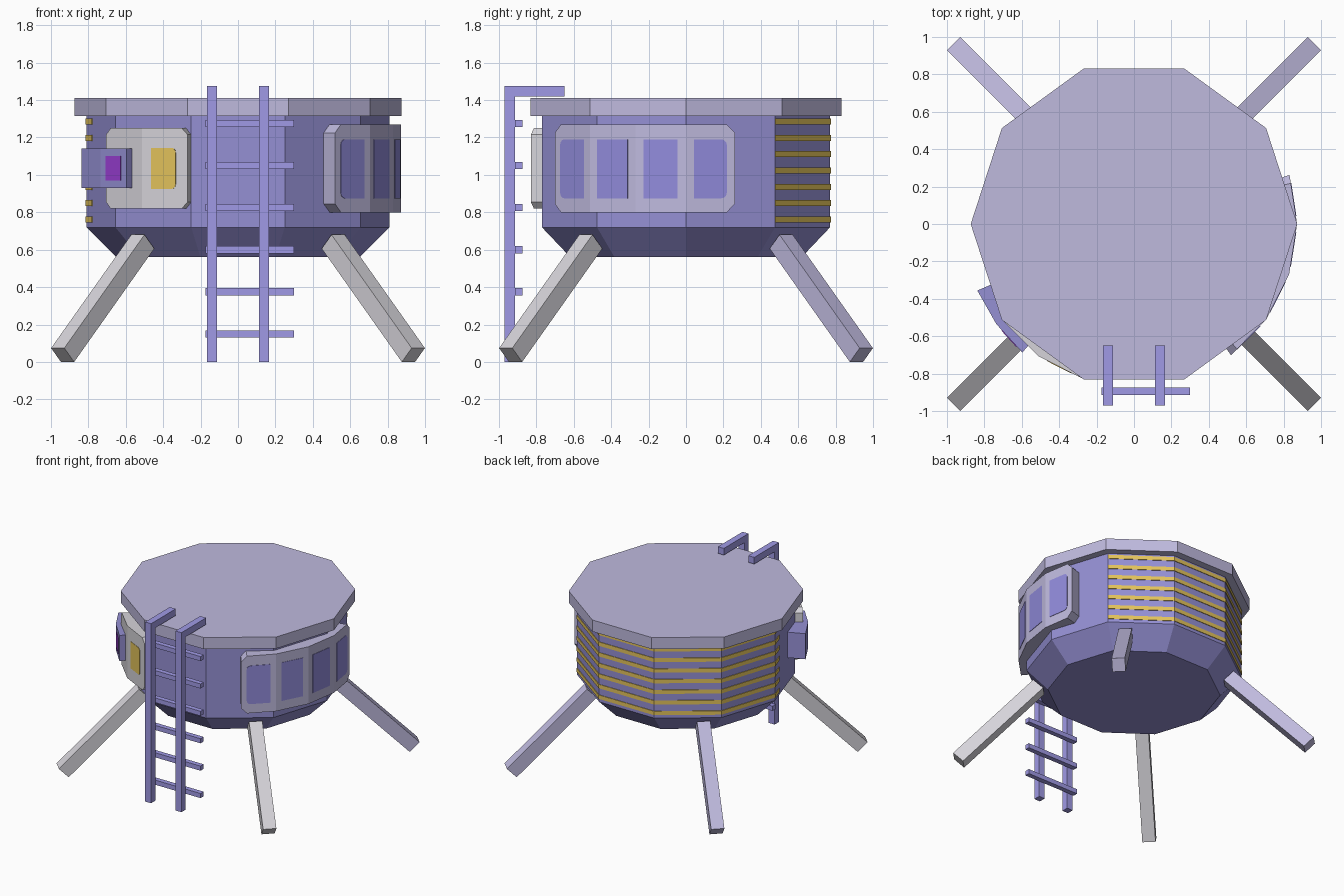
import bpy, bmesh, math
from mathutils import Vector, Matrix

if "Cube" in bpy.data.objects:
    bpy.data.objects.remove(bpy.data.objects["Cube"])


def material(name, hexcode):
    def lin(c):
        return c / 12.92 if c <= 0.04045 else ((c + 0.055) / 1.055) ** 2.4
    m = bpy.data.materials.new(name)
    m.diffuse_color = [lin(int(hexcode[i:i + 2], 16) / 255) for i in (0, 2, 4)] + [1]
    m.use_nodes = True
    m.node_tree.nodes["Principled BSDF"].inputs["Base Color"].default_value = m.diffuse_color
    return m


BODY = material("body violet", "9590D4")
TRIM = material("pale lavender", "BFBADE")
LIGHT = material("light grey", "D6D4DA")
LADDER = material("ladder violet", "A09AE6")
GLASS = material("window blue", "928CDC")
YELLOW = material("yellow", "E4C45C")
PURPLE = material("purple", "9A3ED4")


def finish(bm, name, mat):
    bmesh.ops.recalc_face_normals(bm, faces=bm.faces)
    me = bpy.data.meshes.new(name)
    bm.to_mesh(me)
    bm.free()
    me.materials.append(mat)
    ob = bpy.data.objects.new(name, me)
    bpy.context.collection.objects.link(ob)
    return ob


def box(name, lo, hi, mat):
    bm = bmesh.new()
    lo, hi = Vector(lo), Vector(hi)
    bmesh.ops.create_cube(bm, size=1, matrix=Matrix.Translation((lo + hi) / 2)
                          @ Matrix.Diagonal((*(hi - lo), 1)))
    return finish(bm, name, mat)


def polar(r, deg, z=0):
    a = math.radians(deg)
    return Vector((r * math.cos(a), r * math.sin(a), z))


def decagon(name, profile, mat):
    """Ten-sided solid from (radius, height) rings."""
    bm = bmesh.new()
    rings = [[bm.verts.new(polar(r, 36 * i, z)) for i in range(10)] for r, z in profile]
    for a, b in zip(rings, rings[1:]):
        for i in range(10):
            j = (i + 1) % 10
            bm.faces.new((a[i], a[j], b[j], b[i]))
    bm.faces.new(rings[0])
    bm.faces.new(rings[-1])
    return finish(bm, name, mat)


CUT = [(0, 1), (1, 0)]
ROUND = [(0, 1), (0.13, 0.5), (0.5, 0.13), (1, 0)]


def wrap(name, angles, r_in, r_out, z0, z1, mat, s0=0, s1=None, c0=0, c1=0, shape=CUT):
    """Plate wrapped along chords between angles, from parameter s0 to s1;
    c0 and c1 trim the corners at the start and the end."""
    n = len(angles) - 1
    s1 = n if s1 is None else s1
    edge = (polar(r_out, angles[0]) - polar(r_out, angles[1])).length
    start = [(s0 + c0 / edge * u, c0 * v) for u, v in shape] if c0 else [(s0, 0)]
    end = [(s1 - c1 / edge * u, c1 * v) for u, v in shape] if c1 else [(s1, 0)]
    mid = [(k, 0) for k in range(1, n) if s0 < k < s1]
    bm = bmesh.new()
    cols = []
    for s, d in start + mid + end[::-1]:
        k = min(int(s), n - 1)
        col = []
        for r, z in ((r_out, z0 + d), (r_out, z1 - d), (r_in, z1 - d), (r_in, z0 + d)):
            p = polar(r, angles[k]).lerp(polar(r, angles[k + 1]), s - k)
            col.append(bm.verts.new((p.x, p.y, z)))
        cols.append(col)
    for a, b in zip(cols, cols[1:]):
        for i in range(4):
            j = (i + 1) % 4
            bm.faces.new((a[i], a[j], b[j], b[i]))
    bm.faces.new(cols[0])
    bm.faces.new(cols[-1])
    return finish(bm, name, mat)


# Cabin and roof
decagon("cabin", [(0.65, 0.56), (0.81, 0.72), (0.81, 1.315)], BODY)
decagon("roof", [(0.873, 1.315), (0.873, 1.41)], TRIM)

# Yellow stripes around the back
for i in range(7):
    z = 0.762 + 0.0872 * i
    wrap(f"stripe_{i + 1}", [36, 72, 108, 144, 180, 216], 0.806, 0.815,
         z - 0.016, z + 0.016, YELLOW, 0, 4.2)

# Wrapped window frame on the right with four panes
arc = [-53.5, -36, -18, 0, 17.5]
wrap("window_frame", arc, 0.76, 0.872, 0.80, 1.27, TRIM, c0=0.045, c1=0.045)
for i in range(4):
    wrap(f"window_pane_{i + 1}", arc, 0.868, 0.875, 0.875, 1.19, GLASS, i + 0.16, i + 0.83,
         0.03 * (i == 0), 0.03 * (i == 3), ROUND)

# Door frame at front left with a yellow pane
arc = [-144, -126, -108]
wrap("door_frame", arc, 0.76, 0.872, 0.82, 1.25, LIGHT, c0=0.035, c1=0.035)
wrap("door_pane", arc, 0.868, 0.875, 0.925, 1.145, YELLOW, 1.2, 1.74, 0, 0.025, ROUND)

# Control box beside the door with a purple screen
arc = [203, 216, 229]
wrap("control_box", arc, 0.76, 0.91, 0.93, 1.14, BODY)
wrap("control_screen", arc, 0.907, 0.914, 0.97, 1.10, PURPLE, 1.22, 1.79)

# Legs: square beams at 45 degrees along the diagonals
for name, ang, mat in (("front_left_leg", 225, LIGHT), ("front_right_leg", 315, LIGHT),
                       ("back_right_leg", 45, TRIM), ("back_left_leg", 135, TRIM)):
    foot, top = Vector((1.326, 0, 0.037)), Vector((0.72, 0, 0.643))
    bm = bmesh.new()
    bmesh.ops.create_cube(bm, size=1, matrix=Matrix.Rotation(math.radians(ang), 4, 'Z')
                          @ Matrix.Translation((foot + top) / 2)
                          @ Matrix.Rotation(math.radians(-45), 4, 'Y')
                          @ Matrix.Diagonal((0.105, 0.1, (top - foot).length, 1)))
    finish(bm, name, mat)

# Ladder: hooked rails and rungs
for side, x in (("left", -0.138), ("right", 0.138)):
    box(f"ladder_{side}_rail", (x - 0.027, -0.97, 0), (x + 0.027, -0.915, 1.475), LADDER)
    box(f"ladder_{side}_hook", (x - 0.027, -0.915, 1.42), (x + 0.027, -0.65, 1.475), LADDER)
for i in range(6):
    z = 0.15 + 0.225 * i
    box(f"ladder_rung_{i + 1}", (-0.175, -0.915, z - 0.019), (0.30, -0.875, z + 0.019), LADDER)
